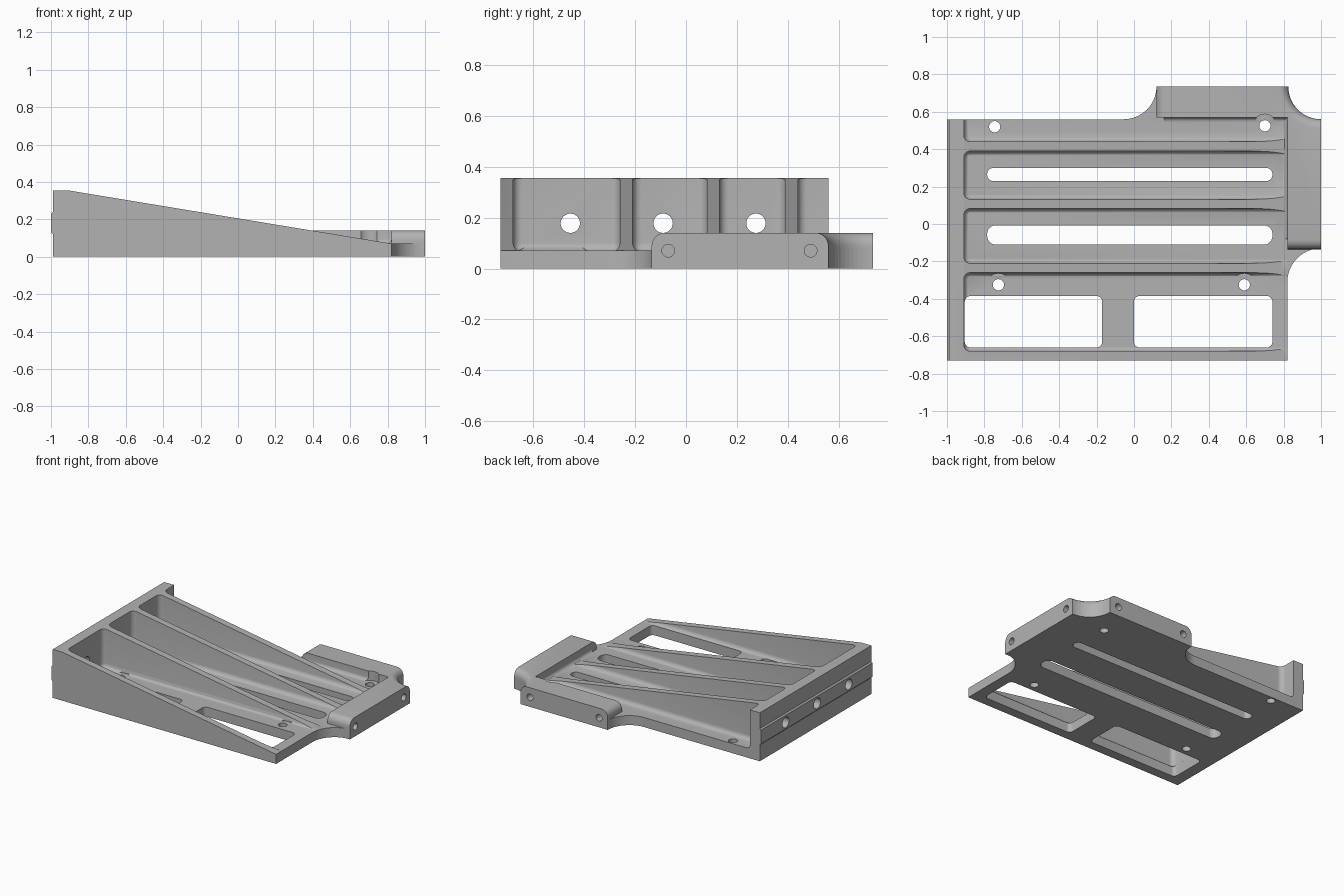
import bpy, bmesh, math
from mathutils import Matrix

if "Cube" in bpy.data.objects:
    bpy.data.objects.remove(bpy.data.objects["Cube"])

metal = bpy.data.materials.new("satin_grey")
metal.use_nodes = True
grey = (0.45, 0.45, 0.45, 1)
metal.diffuse_color = grey
metal.node_tree.nodes["Principled BSDF"].inputs["Base Color"].default_value = grey

FLOOR, RAISED, TOP = 0.07, 0.14, 0.355
LEFT, WALL, EDGE, RIGHT = -0.99, -0.91, 0.82, 1.0
FRONT, BACK, REAR = -0.73, 0.56, 0.735
R = 0.175


def finish(name, bm):
    bmesh.ops.recalc_face_normals(bm, faces=bm.faces)
    mesh = bpy.data.meshes.new(name)
    bm.to_mesh(mesh)
    bm.free()
    mesh.materials.append(metal)
    ob = bpy.data.objects.new(name, mesh)
    bpy.context.collection.objects.link(ob)
    return ob


def prism(points, vector):
    bm = bmesh.new()
    face = bm.faces.new([bm.verts.new(p) for p in points])
    new = bmesh.ops.extrude_face_region(bm, geom=[face])["geom"]
    bmesh.ops.translate(bm, vec=vector, verts=[v for v in new if isinstance(v, bmesh.types.BMVert)])
    bmesh.ops.recalc_face_normals(bm, faces=bm.faces)
    return bm


def box(name, lo, hi, radius=0, upright_only=False):
    x, y, z = lo
    a, b, c = hi
    bm = prism([(x, y, z), (a, y, z), (a, b, z), (x, b, z)], (0, 0, c - z))
    if radius:
        edges = [e for e in bm.edges if not upright_only
                 or abs(e.verts[0].co.z - e.verts[1].co.z) > 0.01]
        bmesh.ops.bevel(bm, geom=edges, offset=radius, segments=6, profile=0.5, affect='EDGES')
    return finish(name, bm)


def rod(name, centre, radius, depth, axis='Z'):
    bm = bmesh.new()
    turn = {'Z': Matrix(), 'X': Matrix.Rotation(math.pi / 2, 4, 'Y'),
            'Y': Matrix.Rotation(math.pi / 2, 4, 'X')}[axis]
    bmesh.ops.create_cone(bm, cap_ends=True, segments=32, radius1=radius, radius2=radius,
                          depth=depth, matrix=Matrix.Translation(centre) @ turn)
    return finish(name, bm)


def arc(cx, cy, start, end, r=R, n=14):
    angles = [math.radians(start + (end - start) * i / n) for i in range(n + 1)]
    return [(cx + r * math.cos(t), cy + r * math.sin(t)) for t in angles]


def combine(ob, other, operation):
    mod = ob.modifiers.new("combine", 'BOOLEAN')
    mod.operation, mod.object, mod.solver = operation, other, 'EXACT'
    bpy.context.view_layer.objects.active = ob
    bpy.ops.object.modifier_apply(modifier=mod.name)
    bpy.data.objects.remove(other)


# Sloping body with its ribs left between rounded pockets
side = [(LEFT, 0), (EDGE, 0), (EDGE, FLOOR), (WALL, TOP), (LEFT, TOP)]
body = finish("ribbed_bracket", prism([(x, FRONT, z) for x, z in side], (0, BACK - FRONT, 0)))
for y0, y1 in [(-0.68, -0.26), (-0.21, 0.083), (0.132, 0.39), (0.44, 1)]:
    combine(body, box("pocket", (WALL, y0, FLOOR - 0.004), (1.5, y1, 0.6), 0.035), 'DIFFERENCE')

# Base plate with scooped corners
corner = arc(RIGHT, REAR, 270, 180)
outline = ([(LEFT, FRONT), (EDGE, FRONT)] + arc(RIGHT, -0.31, 180, 90, 0.18) + corner
           + arc(0.12 - R, REAR, 0, -90) + [(LEFT, BACK)])
plate = finish("base_plate", prism([(x, y, 0) for x, y in outline], (0, 0, FLOOR)))
combine(body, plate, 'UNION')

# Raised mounting ledge around the low corner, with rounded ends
ledge_outline = ([(EDGE, 0.57), (EDGE, -0.135), (RIGHT, -0.135)] + corner
                 + [(0.12, REAR), (0.12, 0.57)])
bm = prism([(x, y, 0) for x, y in ledge_outline], (0, 0, RAISED))


def is_end(edge):
    a, b = (v.co for v in edge.verts)
    if min(a.z, b.z) < RAISED - 0.01:
        return False
    on_arc = all(abs(math.hypot(p.x - RIGHT, p.y - REAR) - R) < 0.001 for p in (a, b))
    return on_arc or max(a.y, b.y) < -0.1 or max(a.x, b.x) < 0.13


bmesh.ops.bevel(bm, geom=[e for e in bm.edges if is_end(e)], offset=0.05, segments=6,
                profile=0.5, affect='EDGES')
combine(body, finish("ledge", bm), 'UNION')

# Cove fillets inside the ledge
r = 0.025
cove = [(-r, -0.003)] + [(-r + u, r + w) for u, w in arc(0, 0, -90, 0, r, 6)]
cove += [(0.003, r), (0.003, -0.003)]
for name, points, run in [
        ("rear_cove", [(0.16, 0.57 + u, FLOOR + w) for u, w in cove], (0.66, 0, 0)),
        ("side_cove", [(EDGE + u, -0.08, FLOOR + w) for u, w in cove], (0, 0.65, 0))]:
    combine(body, finish(name, prism(points, run)), 'UNION')

# Shallow chamfered band along the tall wall
band = [(LEFT + 0.02, 0.12), (LEFT, 0.12), (-1, 0.13), (-1, 0.23), (LEFT, 0.24), (LEFT + 0.02, 0.24)]
combine(body, finish("band", prism([(x, FRONT, z) for x, z in band], (0, BACK - FRONT, 0))), 'UNION')

# Windows and slots through the floor
for x0, x1, y0, y1, rad in [(-0.905, -0.17, -0.66, -0.385, 0.03), (0, 0.74, -0.66, -0.385, 0.03),
                            (-0.785, 0.74, 0.23, 0.3, 0.033), (-0.785, 0.74, -0.11, -0.007, 0.045)]:
    combine(body, box("opening", (x0, y0, -0.1), (x1, y1, 0.2), rad, True), 'DIFFERENCE')

# Screw holes with spot faces in the floor
for x, y in [(-0.745, 0.52), (0.7, 0.525), (-0.725, -0.325), (0.59, -0.325)]:
    combine(body, rod("spot_face", (x, y, FLOOR + 0.101), 0.062, 0.2), 'DIFFERENCE')
    combine(body, rod("screw_hole", (x, y, 0), 0.03, 0.4), 'DIFFERENCE')

# Holes in the tall wall and in the ledge faces
for y in (-0.455, -0.09, 0.275):
    combine(body, rod("wall_hole", (-0.95, y, 0.178), 0.038, 0.3, 'X'), 'DIFFERENCE')
for y in (-0.07, 0.49):
    combine(body, rod("side_hole", (RIGHT, y, FLOOR), 0.025, 0.2, 'X'), 'DIFFERENCE')
for x in (0.19, 0.75):
    combine(body, rod("rear_hole", (x, REAR, FLOOR), 0.025, 0.2, 'Y'), 'DIFFERENCE')

bpy.ops.object.select_all(action='DESELECT')
body.select_set(True)
bpy.context.view_layer.objects.active = body
bpy.ops.object.shade_smooth_by_angle(angle=math.radians(30))
